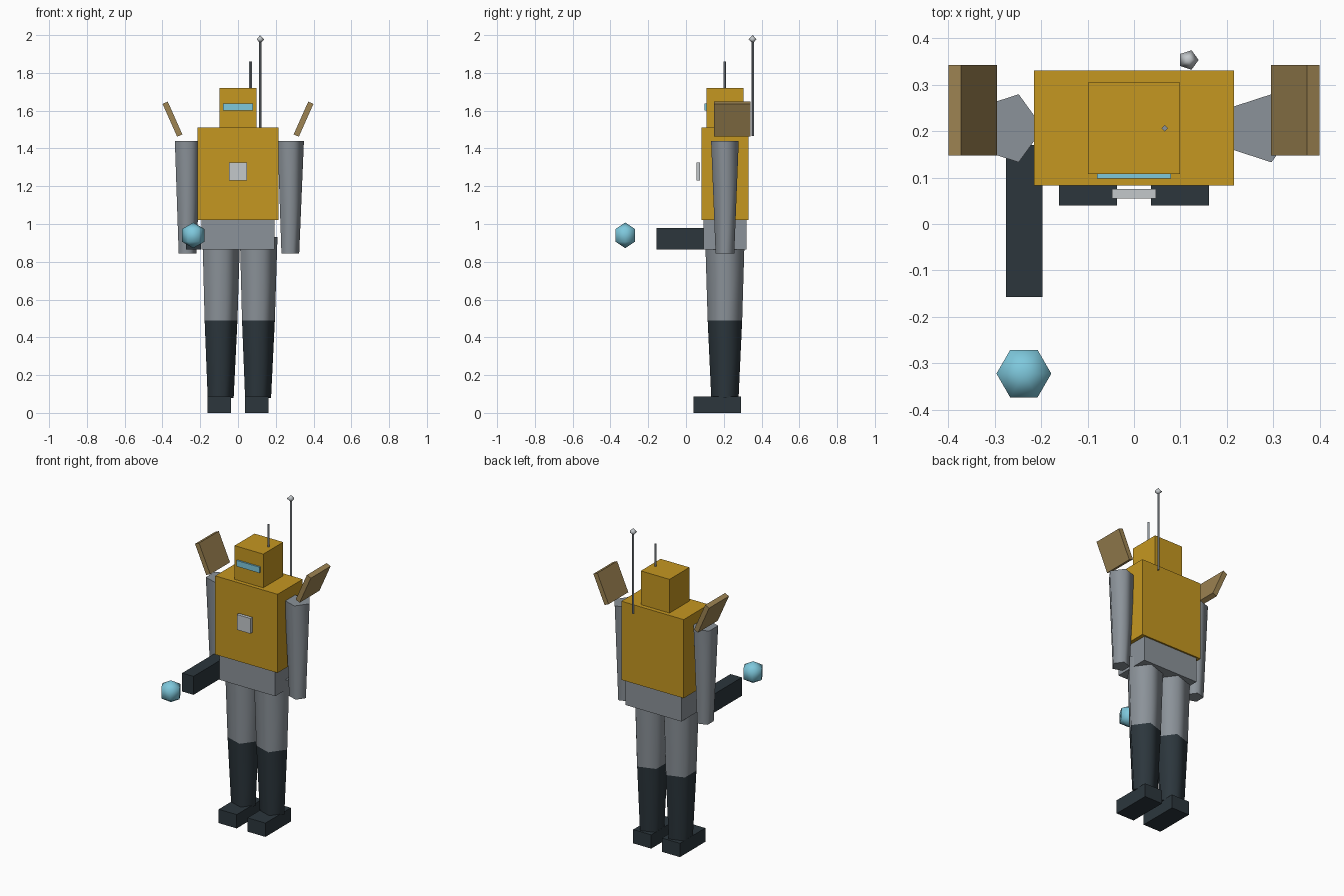
import bpy, bmesh, math

cube = bpy.data.objects.get("Cube")
if cube:
    bpy.data.objects.remove(cube, do_unlink=True)


def material(name, rgb):
    m = bpy.data.materials.new(name)
    m.use_nodes = True
    m.diffuse_color = (*rgb, 1)
    m.node_tree.nodes["Principled BSDF"].inputs["Base Color"].default_value = (*rgb, 1)
    return m


gold = material("gold", (.56, .31, .015))
grey = material("steel grey", (.26, .29, .32))
dark = material("charcoal", (.025, .037, .046))
blue = material("sky blue", (.21, .58, .72))
silver = material("silver", (.55, .58, .60))
bronze = material("bronze", (.34, .23, .085))


def finish(name, bm, mat, loc, smooth=False):
    bmesh.ops.recalc_face_normals(bm, faces=bm.faces)
    mesh = bpy.data.meshes.new(name)
    bm.to_mesh(mesh)
    bm.free()
    mesh.materials.append(mat)
    ob = bpy.data.objects.new(name, mesh)
    ob.location = loc
    bpy.context.collection.objects.link(ob)
    if smooth:
        bpy.ops.object.select_all(action='DESELECT')
        ob.select_set(True)
        bpy.context.view_layer.objects.active = ob
        bpy.ops.object.shade_smooth_by_angle(angle=math.radians(80))
    return ob


def box(name, mat, xs, ys, zs):
    """Box given by its (min, max) along each axis."""
    bm = bmesh.new()
    bmesh.ops.create_cube(bm, size=1)
    spans = (xs, ys, zs)
    bmesh.ops.scale(bm, vec=[b - a for a, b in spans], verts=bm.verts)
    return finish(name, bm, mat, [(a + b) / 2 for a, b in spans])


def turned(name, mat, loc, rings, sides=5):
    """Stack of polygon rings (height, radius); zero radius makes a tip."""
    bm = bmesh.new()
    loops = []
    for z, r in rings:
        n = sides if r else 1
        loops.append([bm.verts.new((r * math.cos(math.tau * i / sides),
                                    r * math.sin(math.tau * i / sides), z))
                      for i in range(n)])
    for a, b in zip(loops, loops[1:]):
        for i in range(sides):
            j = (i + 1) % sides
            corners = [a[i % len(a)], a[j % len(a)], b[j % len(b)], b[i % len(b)]]
            bm.faces.new(list(dict.fromkeys(corners)))
    for end in (loops[0], loops[-1]):
        if len(end) > 1:
            bm.faces.new(end)
    return finish(name, bm, mat, loc, smooth=True)


MID = .206  # depth of the body's centre line

# Body and head
box("torso", gold, (-.215, .215), (.083, .33), (1.02, 1.51))
box("pelvis", grey, (-.192, .192), (.092, .32), (.865, 1.02))
box("head", gold, (-.099, .099), (.108, .304), (1.51, 1.72))
box("visor", blue, (-.08, .08), (.098, .11), (1.6, 1.637))
box("chest_plate", silver, (-.047, .047), (.055, .075), (1.23, 1.325))

# Limbs and shoulder panels
for side, s in (("left", 1), ("right", -1)):
    x = s * .099
    box(side + "_foot", dark, (x - .062, x + .062), (.04, .29), (0, .086))
    turned(side + "_shin", dark, (x, MID, 0), [(.08, .076), (.49, .096)])
    turned(side + "_thigh", grey, (x, MID, 0), [(.49, .096), (.93, .11)])
    turned(side + "_arm", grey, (s * .272, MID, 0), [(.845, .052), (1.44, .077)])
    c = s * .347
    panel = box(side + "_shoulder_panel", bronze,
                (c - .015, c + .015), (.147, .342), (1.46, 1.65))
    panel.rotation_euler.y = s * math.radians(24)

# Hand tool with its floating energy ball
box("tool_barrel", dark, (-.275, -.197), (-.157, .17), (.865, .98))
turned("energy_ball", blue, (-.237, -.322, .94),
       [(-.068, 0), (-.034, .059), (.034, .059), (.068, 0)], 6)

# Antennas
turned("head_antenna", grey, (.066, MID, 0), [(1.72, .007), (1.86, .007)], 4)
turned("back_antenna", grey, (.117, .353, 0), [(1.467, .007), (1.97, .007)], 4)
turned("antenna_tip", silver, (.117, .353, 1.978), [(-.022, 0), (0, .022), (.022, 0)])
